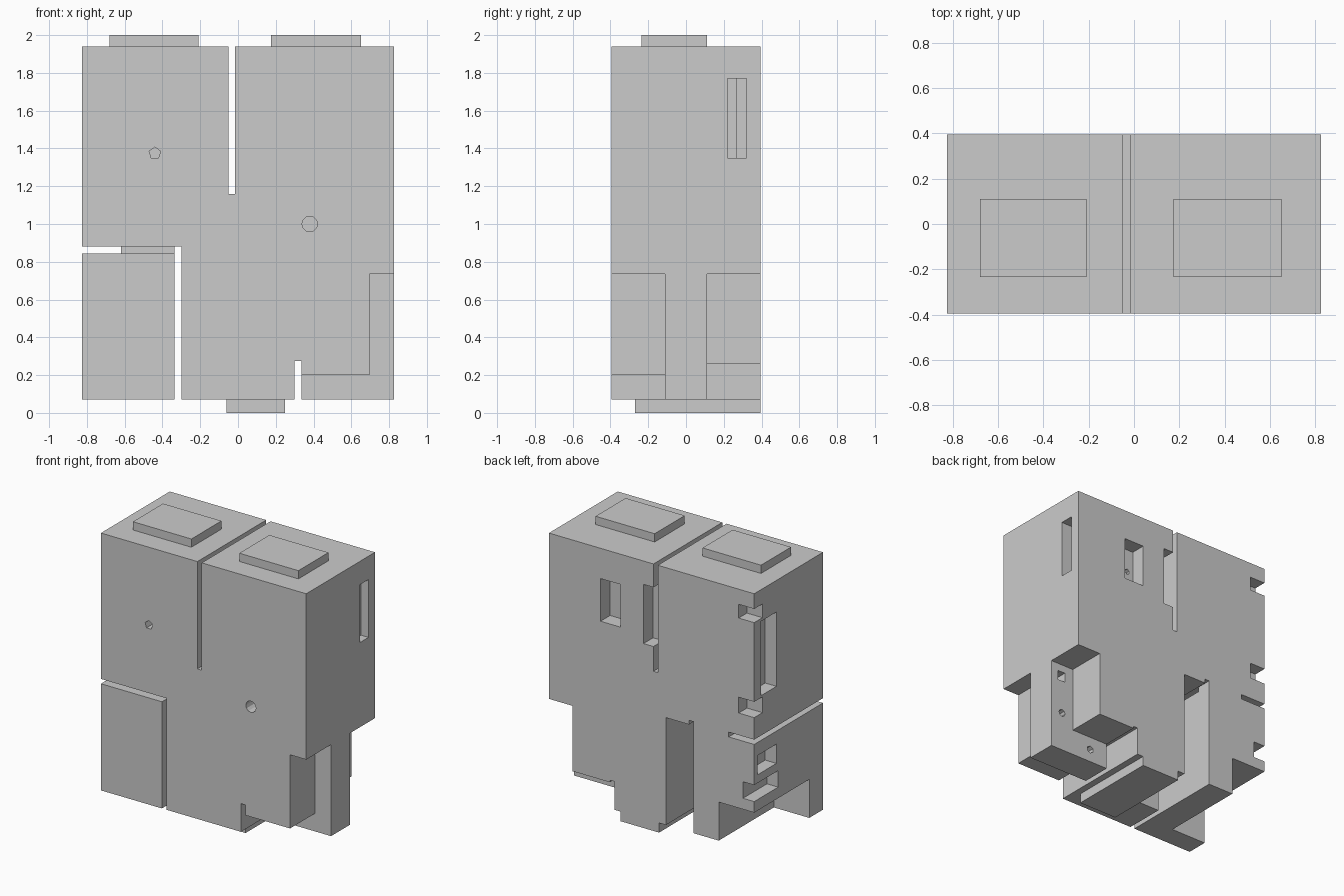
import bpy, math

def box(name, x0, x1, y0, y1, z0, z1):
    bpy.ops.mesh.primitive_cube_add(size=1, location=((x0+x1)/2, (y0+y1)/2, (z0+z1)/2))
    o = bpy.context.object
    o.name = name
    o.scale = (x1-x0, y1-y0, z1-z0)
    bpy.ops.object.transform_apply(location=False, rotation=False, scale=True)
    return o

def carve(target, cutter):
    cutter.hide_render = True
    bpy.ops.object.select_all(action='DESELECT')
    bpy.context.view_layer.objects.active = target
    target.select_set(True)
    m = target.modifiers.new("cut", 'BOOLEAN')
    m.operation, m.solver, m.object = 'DIFFERENCE', 'EXACT', cutter
    bpy.ops.object.modifier_apply(modifier=m.name)
    bpy.data.objects.remove(cutter, do_unlink=True)

def hole(target, x, z, r, sides, y0, y1):
    bpy.ops.mesh.primitive_cylinder_add(vertices=sides, radius=r, depth=y1-y0,
        location=(x, (y0+y1)/2, z), rotation=(math.pi/2, 0, 0))
    carve(target, bpy.context.object)

# main block
body = box("main_block", -0.825, 0.825, -0.395, 0.395, 0.07, 1.94)

cuts = [
    # through slots
    (-0.05, -0.015, -1, 1, 1.16, 3),
    (-0.335, -0.30, -1, 1, -1, 0.88),
    (-1, -0.62, -1, 1, 0.845, 0.88),
    (-0.63, -0.32, -1, 0.28, 0.845, 0.88),
    (0.30, 0.335, -1, 1, -1, 0.275),
    # deep groove at the back
    (-0.335, -0.115, -0.10, 1, -1, 0.85),
    # left leg underside
    (-1, -0.54, -0.237, 1, -1, 0.35),
    # right foot: front and back steps
    (0.695, 1, -1, -0.11, -1, 0.735),
    (0.32, 1, -1, -0.11, -1, 0.20),
    (0.635, 1, 0.11, 1, -1, 0.735),
    (0.32, 1, 0.11, 1, -1, 0.26),
    # back pockets
    (0.25, 0.41, 0.285, 1, 1.41, 1.72),
    (-0.03, 0.065, 0.285, 1, 1.34, 1.77),
    # right side pocket, two depths
    (0.765, 1, 0.22, 0.32, 1.35, 1.77),
    (0.72, 1, 0.22, 0.265, 1.35, 1.77),
    # left side pockets and corner notches
    (-1, -0.735, 0.14, 0.32, 1.17, 1.71),
    (-1, -0.70, 0.30, 1, 1.73, 1.83),
    (-1, -0.70, 0.30, 1, 1.04, 1.155),
    (-1, -0.735, 0.14, 0.36, 0.61, 0.75),
    (-1, -0.735, 0.12, 1, 0.43, 0.55),
    # square peg hole in the foot
    (0.705, 0.765, 0.0, 0.2, 0.61, 0.68),
]
for c in cuts:
    carve(body, box("cutter", *c))

# round holes: front face, foot, back pocket
hole(body, -0.44, 1.375, 0.032, 5, -0.5, -0.29)
hole(body, 0.38, 1.0, 0.041, 12, -0.5, -0.29)
hole(body, 0.73, 0.36, 0.027, 8, 0.02, 0.2)
hole(body, 0.48, 0.165, 0.027, 6, 0.02, 0.2)
hole(body, 0.30, 1.55, 0.02, 6, 0.2, 0.32)

# pads on top and underneath
box("top_pad_left", -0.68, -0.21, -0.235, 0.11, 1.94, 2.0)
box("top_pad_right", 0.175, 0.65, -0.235, 0.11, 1.94, 2.0)
box("bottom_pad", -0.06, 0.25, -0.27, 0.395, 0.0, 0.07)
